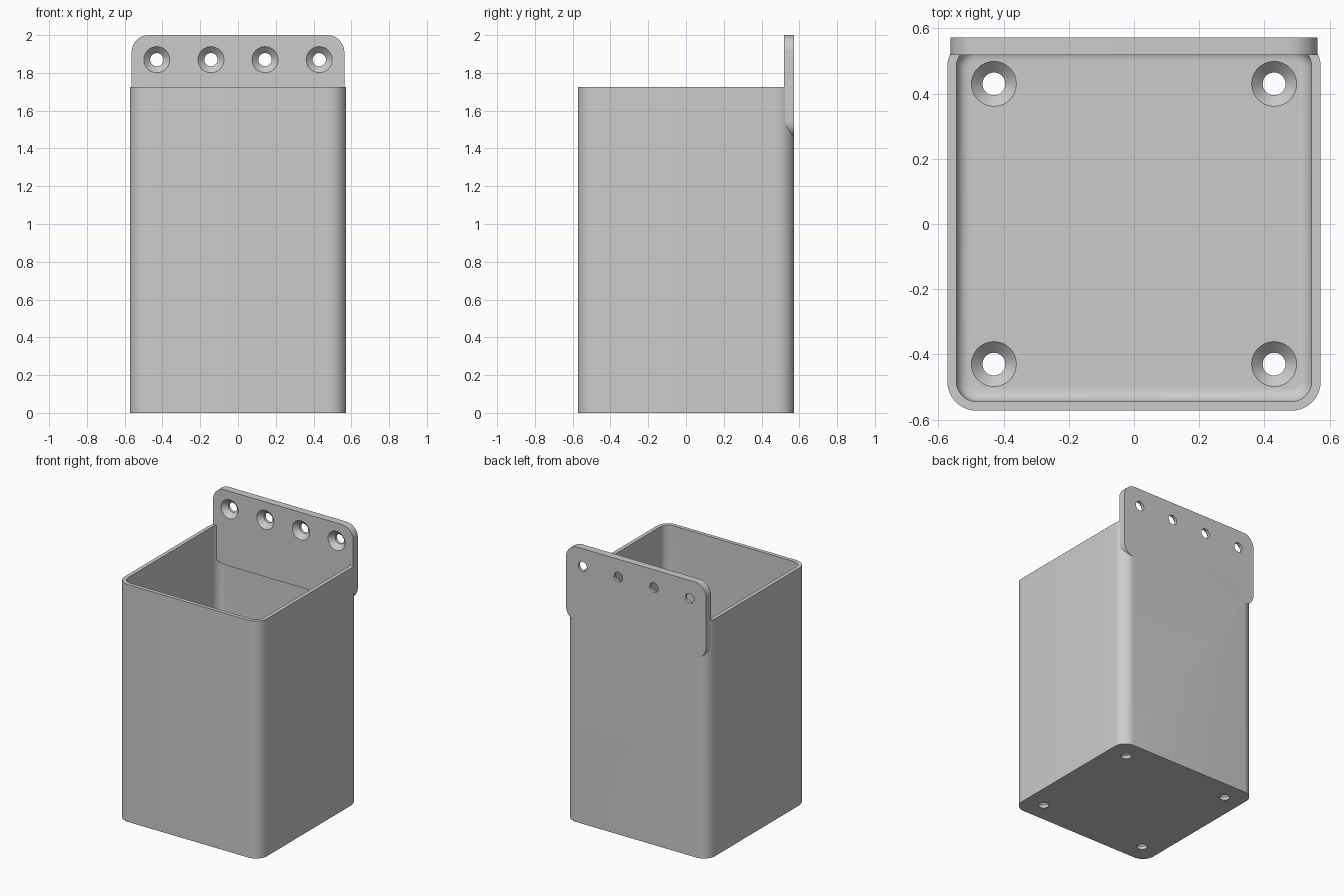
import bpy, bmesh, math
from mathutils import Matrix

cube = bpy.data.objects.get("Cube")
if cube:
    bpy.data.objects.remove(cube, do_unlink=True)

HALF, HEIGHT, WALL, FLOOR = 0.573, 1.725, 0.028, 0.057
CORNER, FILLET = 0.09, 0.04
PLATE_HALF, PLATE_LOW, PLATE_THICK = 0.563, 1.455, 0.055
HOLE, SINK = 0.035, 0.069

grey = bpy.data.materials.new("plain grey")
grey.use_nodes = True
grey.diffuse_color = (0.6, 0.6, 0.6, 1)
grey.node_tree.nodes["Principled BSDF"].inputs["Base Color"].default_value = (0.6, 0.6, 0.6, 1)


def rounded_rect(hx, hy, r, steps=10):
    """Counter-clockwise outline of a rounded rectangle."""
    pts = []
    for k, (sx, sy) in enumerate([(1, 1), (-1, 1), (-1, -1), (1, -1)]):
        for i in range(steps + 1):
            a = math.pi / 2 * (k + i / steps)
            pts.append((sx * (hx - r) + r * math.cos(a), sy * (hy - r) + r * math.sin(a)))
    return pts


def loft(name, rings, matrix=Matrix()):
    """Closed solid through a list of (outline, height) rings."""
    bm = bmesh.new()
    loops = [[bm.verts.new((x, y, z)) for x, y in outline] for outline, z in rings]
    n = len(loops[0])
    for a, b in zip(loops, loops[1:]):
        for i in range(n):
            j = (i + 1) % n
            bm.faces.new((a[i], a[j], b[j], b[i]))
    bm.faces.new(loops[0][::-1])
    bm.faces.new(loops[-1])
    bm.transform(matrix)
    bmesh.ops.recalc_face_normals(bm, faces=bm.faces)
    mesh = bpy.data.meshes.new(name)
    bm.to_mesh(mesh)
    bm.free()
    obj = bpy.data.objects.new(name, mesh)
    bpy.context.collection.objects.link(obj)
    mesh.materials.append(grey)
    return obj


def circle(r, n=40):
    return [(r * math.cos(2 * math.pi * i / n), r * math.sin(2 * math.pi * i / n)) for i in range(n)]


def screw_cutter(name, matrix):
    """Countersunk hole: the wide mouth sits at local z = 0."""
    depth = SINK - HOLE
    return loft(name, [(circle(HOLE), -0.1), (circle(HOLE), -depth),
                       (circle(SINK), 0), (circle(SINK), 0.02)], matrix)


def combine(target, other, operation):
    mod = target.modifiers.new(operation.lower(), "BOOLEAN")
    mod.operation, mod.solver, mod.object = operation, "EXACT", other
    bpy.context.view_layer.objects.active = target
    bpy.ops.object.modifier_apply(modifier=mod.name)
    bpy.data.objects.remove(other, do_unlink=True)


# Open container with a filleted inner floor
outer = rounded_rect(HALF, HALF, CORNER)
inner_half, inner_r = HALF - WALL, CORNER - WALL
rings = [(outer, 0), (outer, HEIGHT), (rounded_rect(inner_half, inner_half, inner_r), HEIGHT)]
for i in range(7):
    a = math.pi / 2 * i / 6
    inset = FILLET * (1 - math.cos(a))
    h = inner_half - inset
    rings.append((rounded_rect(h, h, inner_r - inset), FLOOR + FILLET * (1 - math.sin(a))))
container = loft("container", rings)

# Rounded mounting plate on the back
tall = (2 - PLATE_LOW) / 2
outline = rounded_rect(PLATE_HALF, tall, CORNER)
plate = loft("mounting_plate", [(outline, 0), (outline, PLATE_THICK)],
             Matrix.Translation((0, HALF, PLATE_LOW + tall)) @ Matrix.Rotation(math.pi / 2, 4, "X"))
combine(container, plate, "UNION")

# Countersunk screw holes in the plate and the floor
for x in (-0.43, -0.143, 0.143, 0.43):
    place = Matrix.Translation((x, HALF - PLATE_THICK, 1.87)) @ Matrix.Rotation(math.pi / 2, 4, "X")
    combine(container, screw_cutter("plate_hole", place), "DIFFERENCE")
for x in (-0.43, 0.43):
    for y in (-0.43, 0.43):
        combine(container, screw_cutter("floor_hole", Matrix.Translation((x, y, FLOOR))), "DIFFERENCE")

# Smooth the rounded surfaces, keep the hard edges
bpy.ops.object.select_all(action="DESELECT")
container.select_set(True)
bpy.context.view_layer.objects.active = container
bpy.ops.object.shade_smooth_by_angle(angle=math.radians(30))
